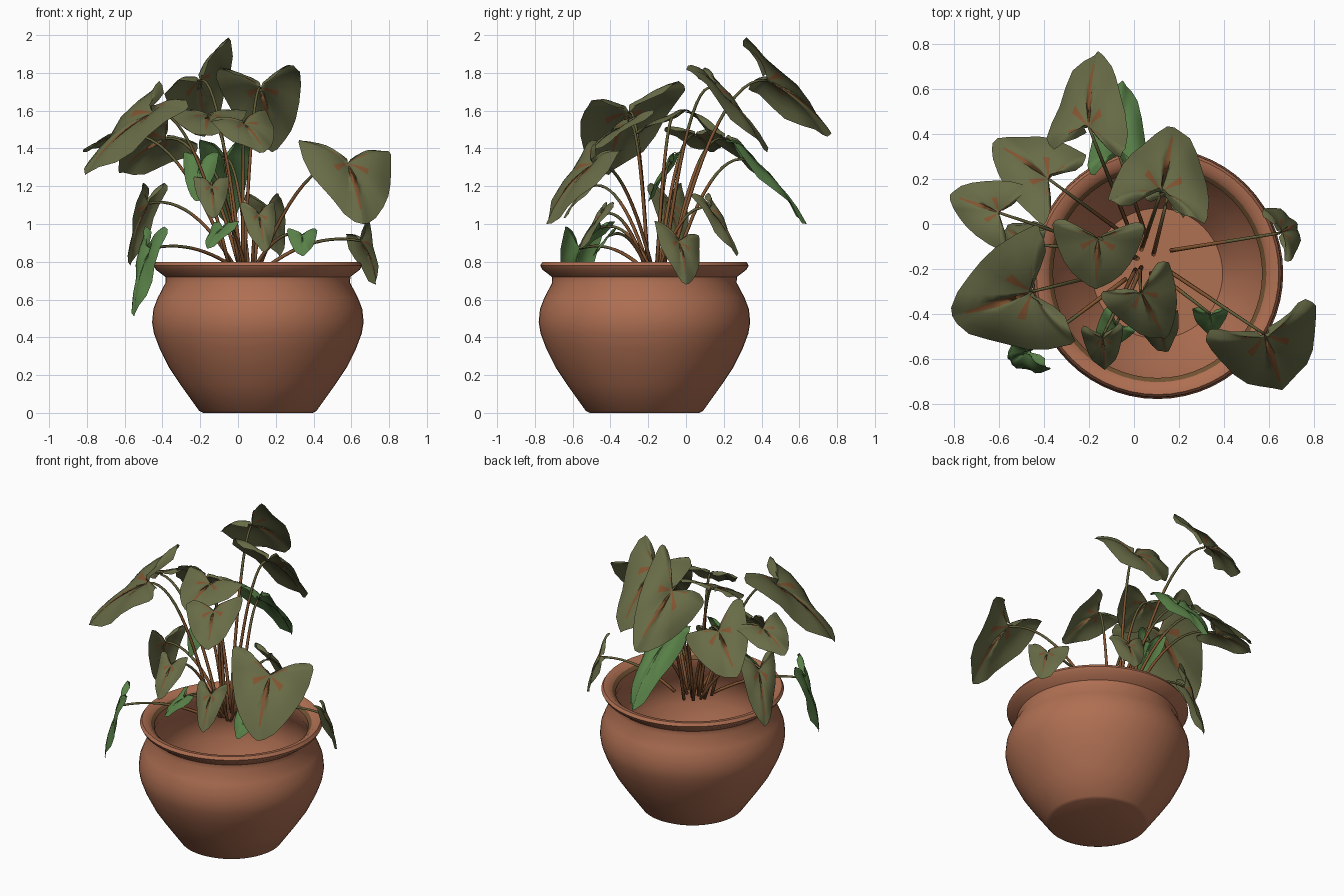
import bpy, bmesh, math, random
from mathutils import Vector

if "Cube" in bpy.data.objects:
    bpy.data.objects.remove(bpy.data.objects["Cube"])

random.seed(4)


def material(name, r, g, b):
    m = bpy.data.materials.new(name)
    m.diffuse_color = (r, g, b, 1)
    m.use_nodes = True
    m.node_tree.nodes["Principled BSDF"].inputs["Base Color"].default_value = m.diffuse_color
    return m


TERRACOTTA = material("terracotta", 0.43, 0.16, 0.085)
RIM_BROWN = material("rim_brown", 0.17, 0.085, 0.032)
OLIVE = material("olive_leaf", 0.14, 0.15, 0.062)
GREEN = material("green_leaf", 0.10, 0.22, 0.065)
VEIN = material("vein_brown", 0.22, 0.088, 0.03)
STEM = material("stem_olive", 0.12, 0.11, 0.04)


def finish(name, bm, mats):
    me = bpy.data.meshes.new(name)
    bm.to_mesh(me)
    bm.free()
    for m in mats:
        me.materials.append(m)
    for p in me.polygons:
        p.use_smooth = True
    ob = bpy.data.objects.new(name, me)
    bpy.context.collection.objects.link(ob)
    return ob


# Hollow pot: one lathed profile up the outside, over the rim and down the inside
def make_pot():
    cx, cy, n = 0.105, -0.22, 56
    body = [(0.29, 0), (0.31, 0.01), (0.41, 0.15), (0.47, 0.24), (0.52, 0.34),
            (0.55, 0.42), (0.56, 0.48), (0.553, 0.55), (0.53, 0.61), (0.488, 0.69)]
    rim = [(0.49, 0.72), (0.54, 0.758), (0.552, 0.78), (0.54, 0.799), (0.51, 0.795),
           (0.485, 0.775), (0.466, 0.755)]
    inside = [(r - 0.02, z + 0.012) for r, z in reversed(body[1:])]
    prof = body + rim + inside
    band = len(body) + len(rim) - 2
    bm = bmesh.new()
    rings = [[bm.verts.new((cx + r * math.cos(2 * math.pi * i / n),
                            cy + r * math.sin(2 * math.pi * i / n), z))
              for i in range(n)] for r, z in prof]
    for k in range(len(rings) - 1):
        for i in range(n):
            j = (i + 1) % n
            f = bm.faces.new((rings[k][i], rings[k][j], rings[k + 1][j], rings[k + 1][i]))
            f.material_index = 1 if k == band else 0
    bm.faces.new(rings[0][::-1])
    bm.faces.new(rings[-1])
    ob = finish("pot", bm, [TERRACOTTA, RIM_BROWN])
    bpy.context.view_layer.objects.active = ob
    ob.select_set(True)
    bpy.ops.object.shade_smooth_by_angle(angle=math.radians(40))
    ob.select_set(False)


# Half heart outline, notch to tip: (share of tip vector, share of lobe vector)
def heart_half(steps=13):
    pts = []
    for i in range(steps):
        th = math.pi * (0.97 - 0.92 * i / (steps - 1))
        a = math.cos(th) if th < math.pi / 2 else 0.15 * math.sin(2 * th)
        pts.append((a, math.sin(th) * (1.03 - 0.12 * max(0, math.cos(th)))))
    return pts


HALF = heart_half()
RINGS = [0.12, 0.28, 0.45, 0.62, 0.8, 1.0]


# Heart-shaped leaf from its stem joint, tip, half width and sideways tilt
def make_leaf(name, joint, tip, width, tilt, mat, veined):
    B = Vector(joint)
    F = Vector(tip) - B
    side = Vector((-F.y, F.x, 0)).normalized() * width + Vector((0, 0, tilt))
    la, lb = side - F * 0.21, -side - F * 0.21
    nrm = F.cross(side).normalized()
    if nrm.z < 0:
        nrm = -nrm
    cols = [(a, b, la, False) for a, b in HALF]
    cols += [(1, 0, la, True), (1, 0, lb, True)]
    cols += [(a, b, lb, False) for a, b in reversed(HALF)]
    rib = len(HALF)
    bm = bmesh.new()
    centre = bm.verts.new(B)
    rows = []
    for t in RINGS:
        row = []
        for i, (a, b, lobe, is_rib) in enumerate(cols):
            if is_rib:
                p = F * t + lobe * (0.085 * (1 - t) + 0.004) * min(1, t * 5)
            else:
                p = (F * a + lobe * b) * t
                p += nrm * F.length * 0.035 * t * t * math.sin(i * 1.6 + B.x * 9)
            row.append(bm.verts.new(B + p + nrm * F.length * 0.3 * t * (1 - t)))
        rows.append(row)

    # Veins: midrib strip plus short ones into each lobe
    def paint(face, i, k):
        mid = i == rib and k < 5
        short = min(i, len(cols) - 2 - i) in (4, 8) and k < 3
        face.material_index = 1 if veined and (mid or short) else 0

    for i in range(len(cols) - 1):
        paint(bm.faces.new((centre, rows[0][i], rows[0][i + 1])), i, 0)
        for k in range(len(rows) - 1):
            paint(bm.faces.new((rows[k][i], rows[k + 1][i],
                                rows[k + 1][i + 1], rows[k][i + 1])), i, k + 1)
    bmesh.ops.recalc_face_normals(bm, faces=bm.faces)
    if sum(f.normal.dot(nrm) for f in bm.faces) < 0:
        bmesh.ops.reverse_faces(bm, faces=bm.faces)
    finish(name, bm, [mat, VEIN])


# Arching stem: tapered tube, brown low down and olive towards the leaf
def make_stem(name, start, end, r0=0.01, r1=0.007, n=12, sides=6):
    s, e = Vector(start), Vector(end)
    c = s.lerp(e, 0.5)
    c.z = e.z + 0.05
    bm = bmesh.new()
    rows = []
    for k in range(n + 1):
        t = k / n
        p = s * (1 - t) ** 2 + c * 2 * t * (1 - t) + e * t * t
        d = ((c - s) * (1 - t) + (e - c) * t).normalized()
        u = d.cross(Vector((0.31, 0.95, 0.05))).normalized()
        v = d.cross(u)
        r = r0 + (r1 - r0) * t
        rows.append([bm.verts.new(p + r * (u * math.cos(2 * math.pi * i / sides)
                                           + v * math.sin(2 * math.pi * i / sides)))
                     for i in range(sides)])
    for k in range(n):
        for i in range(sides):
            j = (i + 1) % sides
            f = bm.faces.new((rows[k][i], rows[k][j], rows[k + 1][j], rows[k + 1][i]))
            f.material_index = 0 if k < n * 0.5 else 1
    bm.faces.new(rows[0])
    bm.faces.new(rows[-1])
    bmesh.ops.recalc_face_normals(bm, faces=bm.faces)
    finish(name, bm, [VEIN, STEM])


make_pot()

# Large leaves: joint, tip, half width, tilt
LARGE = [
    ((-.45, -.30, 1.59), (-.81, -.41, 1.26), .27, -.055),
    ((-.20, .43, 1.76), (-.16, .77, 1.48), .17, -.14),
    ((.12, .14, 1.72), (.18, .43, 1.38), .22, -.01),
    ((-.38, .20, 1.45), (-.63, .36, 1.27), .18, .10),
    ((-.60, .05, 1.47), (-.82, .13, 1.38), .15, .01),
    ((-.16, -.06, 1.57), (-.17, -.29, 1.47), .2, 0),
    ((.03, -.30, 1.53), (.14, -.51, 1.38), .165, .025),
    ((.58, -.49, 1.32), (.66, -.74, 1.00), .25, -.03),
    ((.65, -.04, .91), (.73, .00, .68), .13, -.04),
]
# Small leaves: joint, tip; width follows length
SMALL_OLIVE = [
    ((.11, -.44, 1.05), (.14, -.57, .85)),
    ((-.14, -.50, 1.20), (-.13, -.65, 1.03)),
    ((-.47, -.09, 1.11), (-.57, -.02, .78)),
    ((.15, .12, 1.08), (.22, .27, .83)),
]
SMALL_GREEN = [
    ((-.08, -.45, .98), (-.16, -.55, .87)),
    ((.34, -.40, .94), (.34, -.49, .83)),
    ((-.46, -.56, .87), (-.55, -.61, .51)),
    ((-.07, .32, 1.34), (-.05, .64, 1.00)),
    ((-.20, -.08, 1.32), (-.22, -.20, 1.12)),
]


def small(rows):
    return [(j, t, .055 + .16 * (Vector(t) - Vector(j)).length, 0) for j, t in rows]


for label, rows, mat in (("large_leaf", LARGE, OLIVE),
                         ("small_leaf", small(SMALL_OLIVE), OLIVE),
                         ("green_leaf", small(SMALL_GREEN), GREEN)):
    for i, (joint, tip, width, tilt) in enumerate(rows):
        name = "%s_%d" % (label, i + 1)
        make_leaf(name, joint, tip, width, tilt, mat, mat == OLIVE)
        base = (0.04 + joint[0] * 0.16 + random.uniform(-.03, .03),
                -0.13 + joint[1] * 0.16 + random.uniform(-.03, .03), 0.78)
        make_stem(name + "_stem", base, joint)
